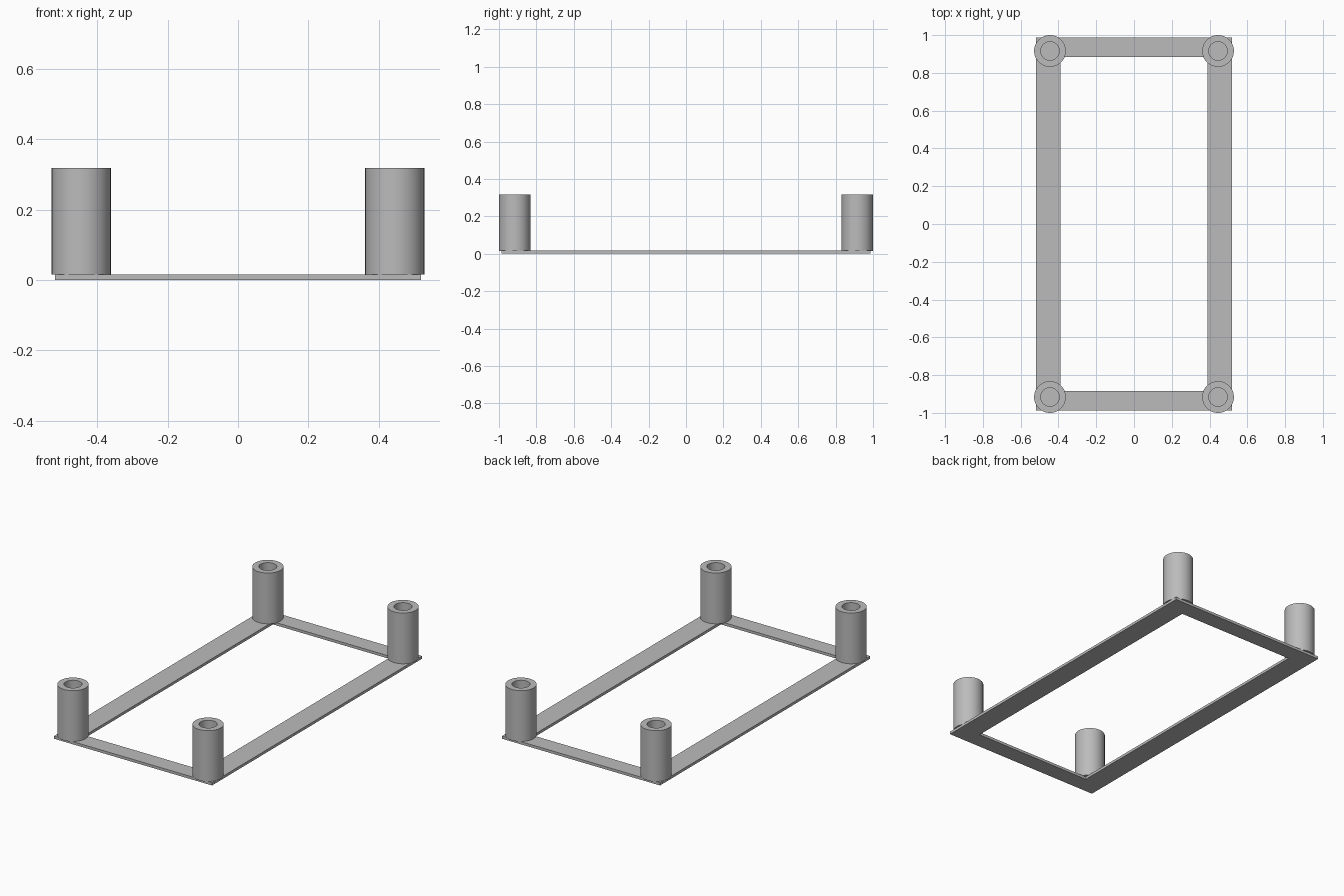
import bpy, bmesh, math

cube = bpy.data.objects.get("Cube")
if cube:
    bpy.data.objects.remove(cube, do_unlink=True)

# One plain grey for everything
grey = bpy.data.materials.new("plain grey")
grey.use_nodes = True
colour = (0.5, 0.5, 0.5, 1)
grey.diffuse_color = colour
grey.node_tree.nodes["Principled BSDF"].inputs["Base Color"].default_value = colour


def rectangle(half_x, half_y):
    return [(sx * half_x, sy * half_y) for sx, sy in ((-1, -1), (1, -1), (1, 1), (-1, 1))]


def circle(radius, sides=48):
    return [(radius * math.cos(math.tau * i / sides), radius * math.sin(math.tau * i / sides))
            for i in range(sides)]


def hollow_prism(name, outer, inner, bottom, top, location=(0, 0, 0)):
    """Closed ring-shaped solid between an outer and an inner outline."""
    bm = bmesh.new()
    loops = [[bm.verts.new((x, y, z)) for x, y in outline]
             for outline, z in ((outer, bottom), (outer, top), (inner, top), (inner, bottom))]
    n = len(outer)
    for k in range(4):
        a, b = loops[k], loops[(k + 1) % 4]
        for i in range(n):
            j = (i + 1) % n
            bm.faces.new((a[i], a[j], b[j], b[i]))
    bmesh.ops.recalc_face_normals(bm, faces=bm.faces)
    mesh = bpy.data.meshes.new(name)
    bm.to_mesh(mesh)
    bm.free()
    mesh.materials.append(grey)
    obj = bpy.data.objects.new(name, mesh)
    obj.location = location
    bpy.context.collection.objects.link(obj)
    return obj


# Flat rectangular base frame
hollow_prism("base_frame", rectangle(0.52, 0.987), rectangle(0.389, 0.885), 0, 0.016)

# Hollow standoff at each corner
for side, sx in (("left", 1), ("right", -1)):
    for end, sy in (("front", -1), ("back", 1)):
        post = hollow_prism(f"{end}_{side}_post", circle(0.084), circle(0.049),
                            0.015, 0.318, (sx * 0.445, sy * 0.916, 0))
        bpy.ops.object.select_all(action="DESELECT")
        post.select_set(True)
        bpy.context.view_layer.objects.active = post
        bpy.ops.object.shade_smooth_by_angle(angle=math.radians(30))
